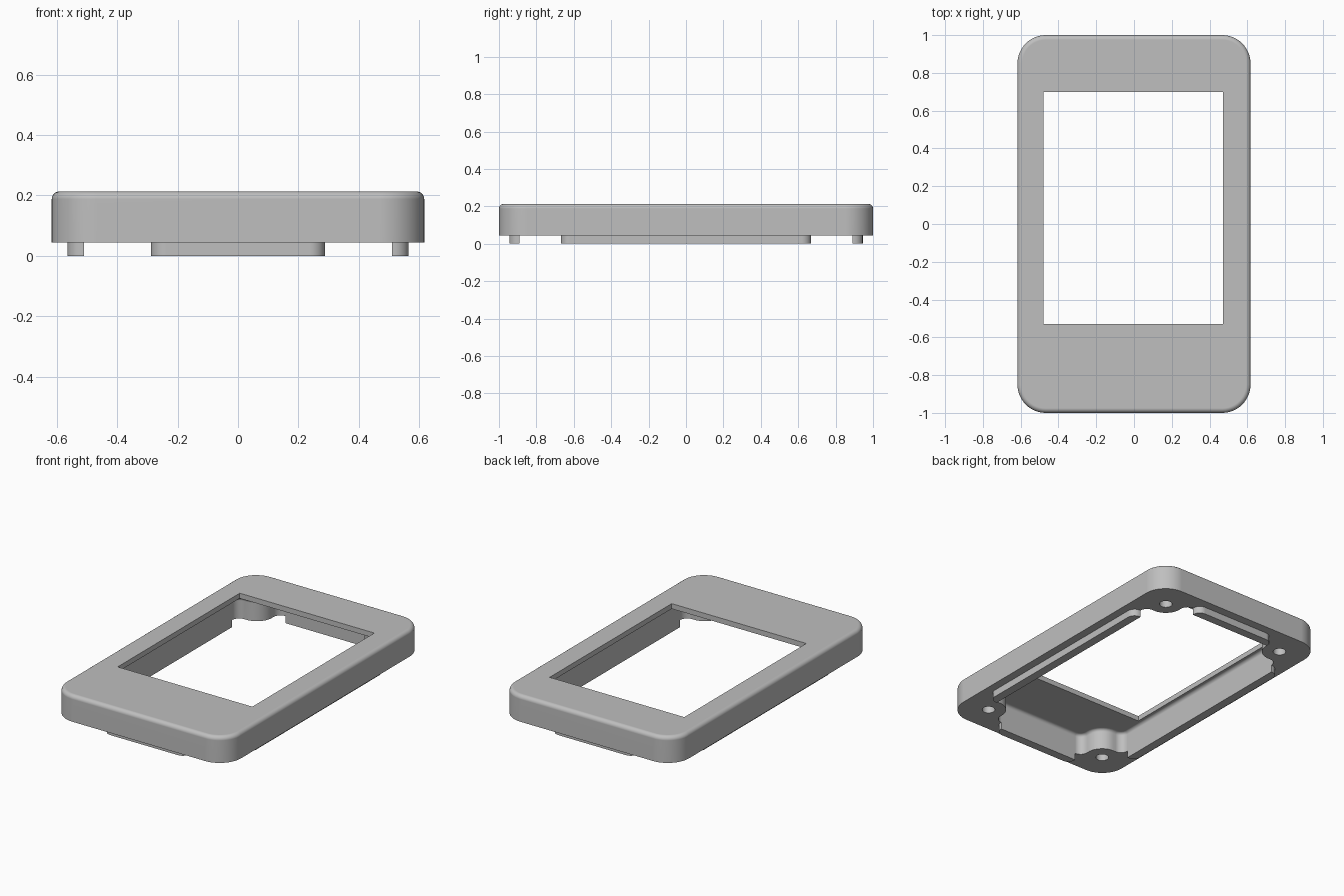
import bpy, bmesh
from math import sin, cos, pi, radians

cube = bpy.data.objects.get("Cube")
if cube:
    bpy.data.objects.remove(cube)

# Main sizes
HALF_X, HALF_Y, CORNER = 0.617, 1.0, 0.15
RIM_Z, TOP_Z, EDGE = 0.045, 0.213, 0.025
WALL_X, WALL_Y, CEILING, INNER_EDGE = 0.51, 0.89, 0.18, 0.02
HOLE_X, HOLE_Y, HOLE_R = 0.443, 0.824, 0.038
BOSS_R, BLEND = 0.105, 0.05
LIP = 0.055
QUADRANTS = ((1, 1), (-1, 1), (-1, -1), (1, -1))

plastic = bpy.data.materials.new("grey_plastic")
plastic.use_nodes = True
GREY = (0.52, 0.52, 0.52, 1)
plastic.diffuse_color = GREY
plastic.node_tree.nodes["Principled BSDF"].inputs["Base Color"].default_value = GREY


def arc(cx, cy, r, start, end, steps=10):
    angles = [radians(start + (end - start) * i / steps) for i in range(steps + 1)]
    return [(cx + r * cos(a), cy + r * sin(a)) for a in angles]


def four_way(quarter):
    """Mirror a quarter outline into a closed counter-clockwise loop."""
    loop = []
    for sx, sy in QUADRANTS:
        pts = [(sx * x, sy * y) for x, y in quarter]
        loop += pts if sx * sy > 0 else pts[::-1]
    return loop


def outer_outline(inset):
    return four_way(arc(HALF_X - CORNER, HALF_Y - CORNER, CORNER - inset, 0, 90, 12))


def cavity_outline(inset):
    r = BLEND - inset
    return four_way(
        arc(WALL_X - BLEND, HOLE_Y - BOSS_R - BLEND, r, 0, 90)
        + arc(HOLE_X, HOLE_Y, BOSS_R + inset, 270, 180)
        + arc(HOLE_X - BOSS_R - BLEND, WALL_Y - BLEND, r, 0, 90))


def loft(name, rings):
    """Skin a stack of (outline, height) rings and cap both ends."""
    bm = bmesh.new()
    loops = [[bm.verts.new((x, y, z)) for x, y in pts] for pts, z in rings]
    n = len(loops[0])
    for low, high in zip(loops, loops[1:]):
        for i in range(n):
            j = (i + 1) % n
            bm.faces.new((low[i], low[j], high[j], high[i]))
    bm.faces.new(loops[0][::-1])
    bm.faces.new(loops[-1])
    bmesh.ops.recalc_face_normals(bm, faces=bm.faces)
    mesh = bpy.data.meshes.new(name)
    bm.to_mesh(mesh)
    bm.free()
    mesh.materials.append(plastic)
    obj = bpy.data.objects.new(name, mesh)
    bpy.context.collection.objects.link(obj)
    return obj


def rounded_top(outline, base, top, radius, steps=6):
    """Rings for a block whose upper edge is rounded."""
    rings = [(outline(0), base)]
    for i in range(steps + 1):
        a = i / steps * pi / 2
        rings.append((outline(radius * (1 - cos(a))), top - radius * (1 - sin(a))))
    return rings


def activate(obj):
    bpy.ops.object.select_all(action='DESELECT')
    obj.select_set(True)
    bpy.context.view_layer.objects.active = obj


def cut(target, cutter):
    cutter.hide_render = True
    mod = target.modifiers.new("cut", 'BOOLEAN')
    mod.operation = 'DIFFERENCE'
    mod.solver = 'EXACT'
    mod.object = cutter
    activate(target)
    bpy.ops.object.modifier_apply(modifier=mod.name)
    bpy.data.objects.remove(cutter)


def smooth(obj):
    activate(obj)
    bpy.ops.object.shade_smooth_by_angle(angle=radians(25))
    obj.modifiers.new("flat_normals", 'WEIGHTED_NORMAL').keep_sharp = True


# Bezel shell with a rounded upper edge
bezel = loft("bezel", rounded_top(outer_outline, RIM_Z, TOP_Z, EDGE))

# Hollow underside, leaving a round screw boss in each corner
cut(bezel, loft("cavity_cutter",
                rounded_top(cavity_outline, RIM_Z - 0.1, CEILING, INNER_EDGE)))

# Screen window
window = [(-0.478, -0.53), (0.472, -0.53), (0.472, 0.70), (-0.478, 0.70)]
cut(bezel, loft("window_cutter", [(window, 0.1), (window, 0.3)]))

# Blind screw holes
for sx, sy in QUADRANTS:
    circle = arc(sx * HOLE_X, sy * HOLE_Y, HOLE_R, 0, 360, 32)[:-1]
    cut(bezel, loft("hole_cutter", [(circle, RIM_Z - 0.1), (circle, 0.15)]))
smooth(bezel)


# Locating lips under each wall, rounded at their outer ends
def lip_outline(half_length, wall):
    r = LIP - 0.005
    end = arc(half_length - r, wall + LIP - r, r, 0, 90)
    right = [(half_length, wall)] + end
    return right + [(-x, y) for x, y in right[::-1]]


long_half = HOLE_Y - BOSS_R - BLEND
short_half = HOLE_X - BOSS_R - BLEND
for side, sign in (("back", 1), ("front", -1)):
    pts = [(x, sign * y) for x, y in lip_outline(short_half, WALL_Y)]
    smooth(loft(side + "_lip", [(pts, 0), (pts, RIM_Z)]))
for side, sign in (("left", 1), ("right", -1)):
    pts = [(sign * y, x) for x, y in lip_outline(long_half, WALL_X)]
    smooth(loft(side + "_lip", [(pts, 0), (pts, RIM_Z)]))
